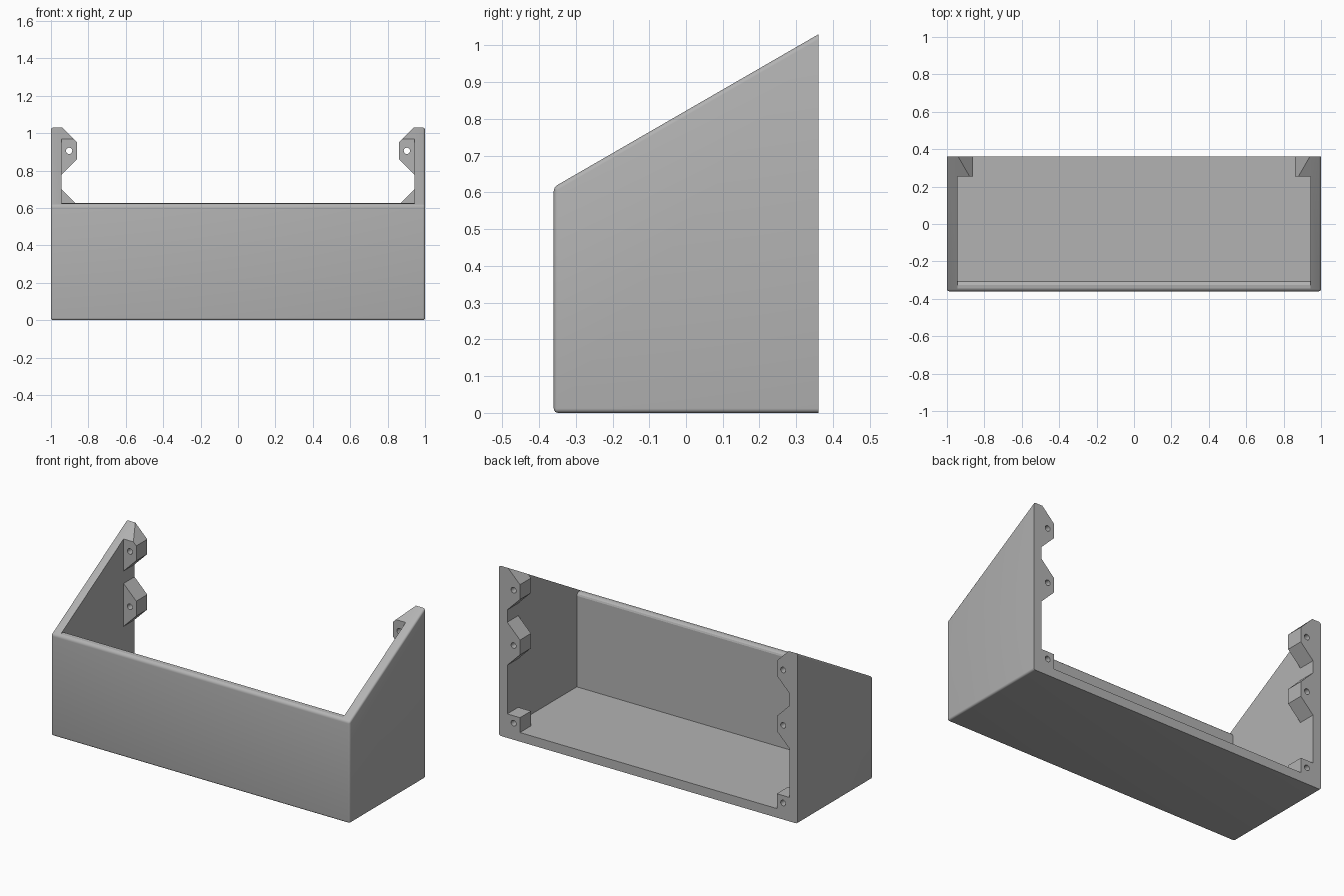
import bpy, bmesh, math
from mathutils import Vector

cube = bpy.data.objects.get("Cube")
if cube:
    bpy.data.objects.remove(cube)

WALL_X, BACK, FRONT, FLOOR = 0.945, 0.36, -0.36, 0.055
TOP, SLOPE = 1.03, math.radians(30)
BLOCK_FRONT, BLOCK_X = 0.255, 0.86

grey = bpy.data.materials.new("light grey")
grey.use_nodes = True
colour = (0.45, 0.45, 0.45, 1)
grey.diffuse_color = colour
grey.node_tree.nodes["Principled BSDF"].inputs["Base Color"].default_value = colour


def prism(points, sweep):
    """Closed profile swept along a vector, as a bmesh."""
    bm = bmesh.new()
    face = bm.faces.new([bm.verts.new(p) for p in points])
    ext = bmesh.ops.extrude_face_region(bm, geom=[face])
    moved = [g for g in ext["geom"] if isinstance(g, bmesh.types.BMVert)]
    bmesh.ops.translate(bm, verts=moved, vec=sweep)
    bmesh.ops.recalc_face_normals(bm, faces=bm.faces)
    return bm


def make(name, bm, helper=False):
    mesh = bpy.data.meshes.new(name)
    bmesh.ops.recalc_face_normals(bm, faces=bm.faces)
    bm.to_mesh(mesh)
    bm.free()
    mesh.materials.append(grey)
    obj = bpy.data.objects.new(name, mesh)
    bpy.context.collection.objects.link(obj)
    if helper:
        obj.hide_render = True
        obj.hide_set(True)
        obj.display_type = 'WIRE'
    return obj


def cut(obj, cutter):
    mod = obj.modifiers.new("cut", 'BOOLEAN')
    mod.operation, mod.solver, mod.object = 'DIFFERENCE', 'EXACT', cutter


# Outer body: sloped side profile with softened edges except at the back
front_top = TOP - (BACK - FRONT) * math.tan(SLOPE)
profile = [(FRONT, 0), (FRONT, front_top), (BACK, TOP), (BACK, 0)]
bm = prism([(-1, y, z) for y, z in profile], (2, 0, 0))
soft = [e for e in bm.edges if not all(v.co.y > BACK - 0.01 for v in e.verts)]
bmesh.ops.bevel(bm, geom=soft, offset=0.012, segments=4, profile=0.5, affect='EDGES')
body = make("open_box", bm)

# Hollow inside, leaving a rounded top on the front wall
hollow = [(0.5, FLOOR), (-0.305, FLOOR), (-0.305, 0.606), (-0.309, 0.616),
          (-0.316, 0.622), (-0.326, 0.625), (-0.345, 0.623), (-0.345, 1.3), (0.5, 1.3)]
cavity = make("cavity_cutter", prism([(-WALL_X, y, z) for y, z in hollow],
                                     (2 * WALL_X, 0, 0)), True)
cut(body, cavity)

bpy.ops.object.select_all(action='DESELECT')
body.select_set(True)
bpy.context.view_layer.objects.active = body
bpy.ops.object.shade_smooth_by_angle(angle=math.radians(28))

# Screw blocks up each back edge: two chamfered, one square on the floor
for side, sx in (("left", 1), ("right", -1)):
    for level, z in (("lower", 0.1), ("middle", 0.57), ("upper", 0.905)):
        half = 0.045
        reach = half if level == "lower" else half + WALL_X - BLOCK_X
        bottom = z - FLOOR if level == "lower" else reach
        shape = [(WALL_X, z - bottom), (BLOCK_X, z - half),
                 (BLOCK_X, z + half), (WALL_X, z + reach)]
        bm = prism([(sx * x, BLOCK_FRONT, h) for x, h in shape],
                   (0, BACK - BLOCK_FRONT, 0))
        if level == "upper":
            # Trim flush with the sloping rim
            cutgeom = bm.verts[:] + bm.edges[:] + bm.faces[:]
            bmesh.ops.bisect_plane(bm, geom=cutgeom, plane_co=(0, BACK, TOP),
                                   plane_no=(0, -math.sin(SLOPE), math.cos(SLOPE)),
                                   clear_outer=True)
            bmesh.ops.holes_fill(bm, edges=[e for e in bm.edges if e.is_boundary])
        block = make(f"{side}_{level}_screw_block", bm)

        # Screw hole
        ring = [(sx * 0.903 + 0.017 * math.cos(a), 0.2, z + 0.017 * math.sin(a))
                for a in (i * math.tau / 24 for i in range(24))]
        drill = make(f"{side}_{level}_hole_cutter", prism(ring, (0, 0.3, 0)), True)
        cut(block, drill)
